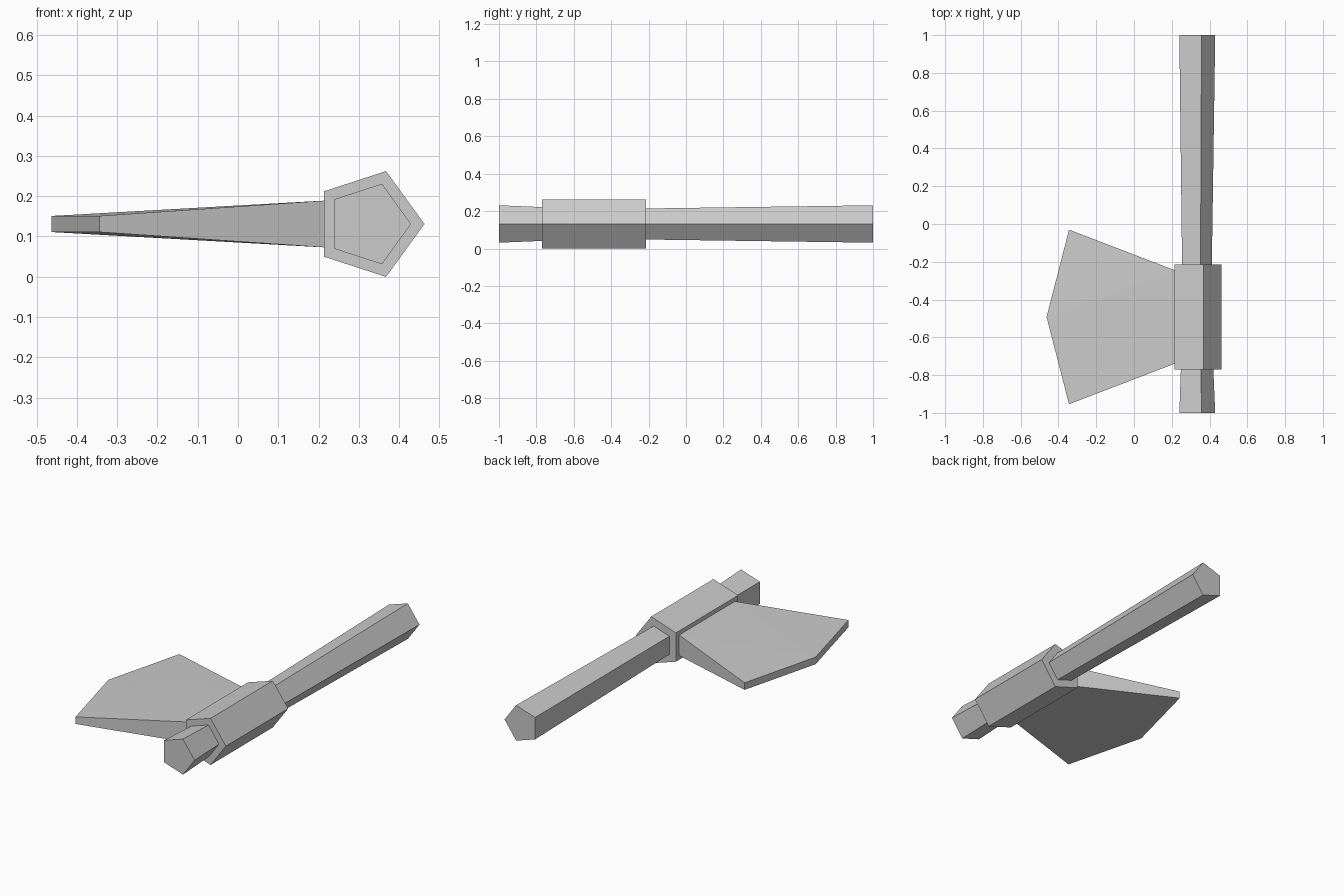
import bpy
import bmesh
from math import cos, sin, tau

cube = bpy.data.objects.get("Cube")
if cube:
    bpy.data.objects.remove(cube, do_unlink=True)

# One plain grey for the whole model
GREY = (0.6, 0.6, 0.6, 1)
grey = bpy.data.materials.new("plain grey")
grey.use_nodes = True
grey.diffuse_color = GREY
grey.node_tree.nodes["Principled BSDF"].inputs["Base Color"].default_value = GREY

AXIS_X, AXIS_Z = 0.325, 0.131   # centre line of the handle
MID_Y = -0.492                  # middle of the head
SIDES = 5


def finish(name, bm):
    """Turn a bmesh into a flat-shaded grey object."""
    bmesh.ops.recalc_face_normals(bm, faces=bm.faces)
    mesh = bpy.data.meshes.new(name)
    bm.to_mesh(mesh)
    bm.free()
    mesh.materials.append(grey)
    obj = bpy.data.objects.new(name, mesh)
    bpy.context.collection.objects.link(obj)
    return obj


def pentagon_bar(name, profile):
    """Loft pentagon rings along y from (y, radius) pairs."""
    bm = bmesh.new()
    rings = []
    for y, r in profile:
        angles = [tau * i / SIDES for i in range(SIDES)]
        rings.append([bm.verts.new((AXIS_X + r * cos(a), y, AXIS_Z + r * sin(a)))
                      for a in angles])
    for a, b in zip(rings, rings[1:]):
        for i in range(SIDES):
            j = (i + 1) % SIDES
            bm.faces.new((a[i], a[j], b[j], b[i]))
    bm.faces.new(rings[0])
    bm.faces.new(rings[-1])
    return finish(name, bm)


# Handle, narrowest inside the collar
pentagon_bar("handle", [(-1, 0.105), (MID_Y, 0.083), (1, 0.105)])

# Collar around the handle
pentagon_bar("collar", [(MID_Y - 0.277, 0.138), (MID_Y + 0.277, 0.138)])

# Blade: outline as (x, y offset, half thickness), flaring to a pointed edge
outline = [(0.214, 0.248, 0.058), (-0.344, 0.462, 0.02), (-0.463, 0, 0.02),
           (-0.344, -0.462, 0.02), (0.214, -0.248, 0.058)]
bm = bmesh.new()
layers = [[bm.verts.new((x, MID_Y + y, AXIS_Z + side * t)) for x, y, t in outline]
          for side in (1, -1)]
for v in layers:
    bm.faces.new((v[0], v[2], v[4]))
    bm.faces.new((v[0], v[1], v[2]))
    bm.faces.new((v[2], v[3], v[4]))
top, bottom = layers
for i in range(len(outline)):
    j = (i + 1) % len(outline)
    bm.faces.new((top[i], top[j], bottom[j], bottom[i]))
finish("blade", bm)
